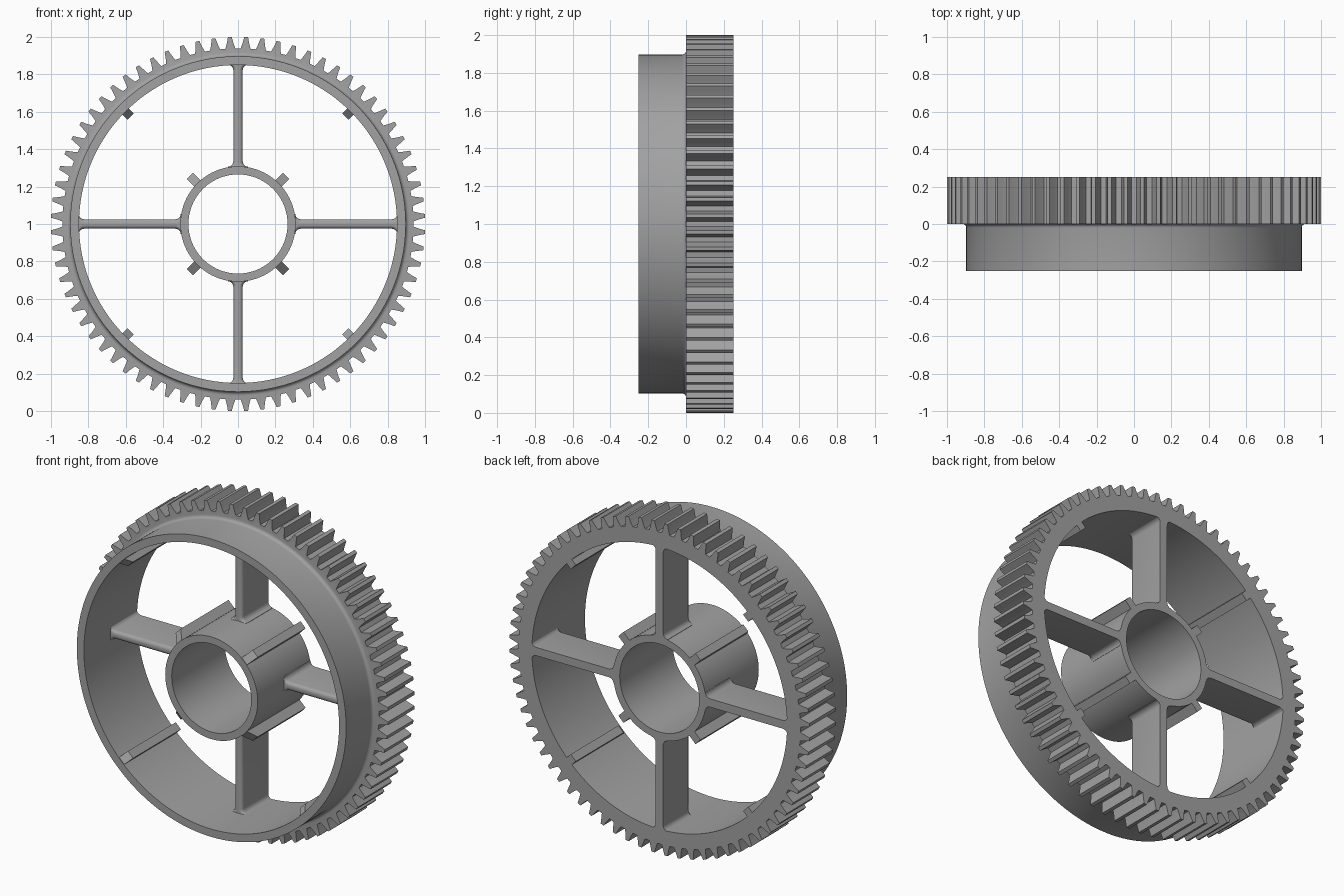
import bpy, bmesh, math
from mathutils import Matrix

if "Cube" in bpy.data.objects:
    bpy.data.objects.remove(bpy.data.objects["Cube"])

HALF = 0.2525      # half of the total width
TEETH = 72
TAU = 2 * math.pi

grey = bpy.data.materials.new("plain grey")
grey.use_nodes = True
grey.diffuse_color = (0.36, 0.36, 0.36, 1)
grey.node_tree.nodes["Principled BSDF"].inputs["Base Color"].default_value = grey.diffuse_color


def finish(name, bm, turn=0.0):
    """Turn the part about the axle, lift it to the axle height and shade it."""
    bmesh.ops.recalc_face_normals(bm, faces=bm.faces)
    bm.transform(Matrix.Translation((0, 0, 1)) @ Matrix.Rotation(turn, 4, "Y"))
    mesh = bpy.data.meshes.new(name)
    bm.to_mesh(mesh)
    bm.free()
    mesh.materials.append(grey)
    obj = bpy.data.objects.new(name, mesh)
    bpy.context.collection.objects.link(obj)
    bpy.ops.object.select_all(action="DESELECT")
    bpy.context.view_layer.objects.active = obj
    obj.select_set(True)
    bpy.ops.object.shade_smooth_by_angle(angle=math.radians(28))


def loft(loops, close_rows):
    """Skin a list of closed loops; close_rows joins the last to the first."""
    bm = bmesh.new()
    rows = [[bm.verts.new(p) for p in loop] for loop in loops]
    pairs = list(zip(rows, rows[1:]))
    if close_rows:
        pairs.append((rows[-1], rows[0]))
    else:
        bm.faces.new(rows[0])
        bm.faces.new(rows[-1])
    for a, b in pairs:
        for i in range(len(a)):
            j = (i + 1) % len(a)
            bm.faces.new((a[i], a[j], b[j], b[i]))
    return bm


def circle(angles, radii, y):
    return [(r * math.sin(t), y, r * math.cos(t)) for t, r in zip(angles, radii)]


# Toothed ring with its smooth front rim, a fillet between them
tooth = [(0.17, 0.939), (0.25, 0.957), (0.31, 0.975), (0.365, 0.994),
         (0.385, 1.0), (0.615, 1.0), (0.635, 0.994), (0.69, 0.975),
         (0.75, 0.957), (0.83, 0.939)]
angles = [(k + f) * TAU / TEETH for k in range(TEETH) for f, _ in tooth]
teeth = [r for _ in range(TEETH) for _, r in tooth]
flat = lambda r: [r] * len(angles)
loops = [circle(angles, flat(0.85), HALF),
         circle(angles, teeth, HALF),
         circle(angles, teeth, 0.0)]
for step in range(5):
    a = step / 4 * math.pi / 2
    loops.append(circle(angles, flat(0.917 - 0.02 * math.sin(a)), -0.02 * (1 - math.cos(a))))
loops += [circle(angles, flat(0.897), -HALF), circle(angles, flat(0.85), -HALF)]
finish("toothed_rim", loft(loops, True))

# Hub tube
angles = [k * TAU / 96 for k in range(96)]
finish("hub", loft([circle(angles, flat(r), y) for r, y in
                    ((0.265, HALF), (0.308, HALF), (0.308, -HALF), (0.265, -HALF))], True))


def spoke_section(w, z):
    """Flat back, rounded front corners."""
    side = [(w, HALF)]
    for step in range(5):
        a = step / 4 * math.pi / 2
        side.append((w - 0.02 * (1 - math.cos(a)), 0.02 * (1 - math.sin(a))))
    return [(x, y, z) for x, y in side] + [(-x, y, z) for x, y in reversed(side)]


def spoke():
    """Straight blade flaring into the hub and the rim."""
    stations = [(0.05, 0.295)]
    for end, way in ((0.306, 1), (0.852, -1)):
        steps = range(6) if way > 0 else range(5, -1, -1)
        for step in steps:
            a = step / 5 * math.pi / 2
            stations.append((0.055 - 0.03 * math.sin(a), end + way * 0.03 * (1 - math.cos(a))))
    stations.append((0.055, 0.865))
    return loft([spoke_section(w, z) for w, z in stations], False)


def rib(base, top):
    """Bar along the axle direction, its front end sloping to the base."""
    outline = [(base, HALF), (top, HALF), (top, -HALF + 0.05), (base, -HALF)]
    return loft([[(x, y, z) for z, y in outline] for x in (-0.024, 0.024)], False)


# Four spokes, with four ribs on the hub and four inside the rim between them
for k, place in enumerate(("top", "left", "bottom", "right")):
    finish(place + "_spoke", spoke(), k * TAU / 4)
for k, place in enumerate(("upper_left", "lower_left", "lower_right", "upper_right")):
    turn = (k + 0.5) * TAU / 4
    finish(place + "_hub_rib", rib(0.304, 0.363), turn)
    finish(place + "_rim_rib", rib(0.854, 0.812), turn)
